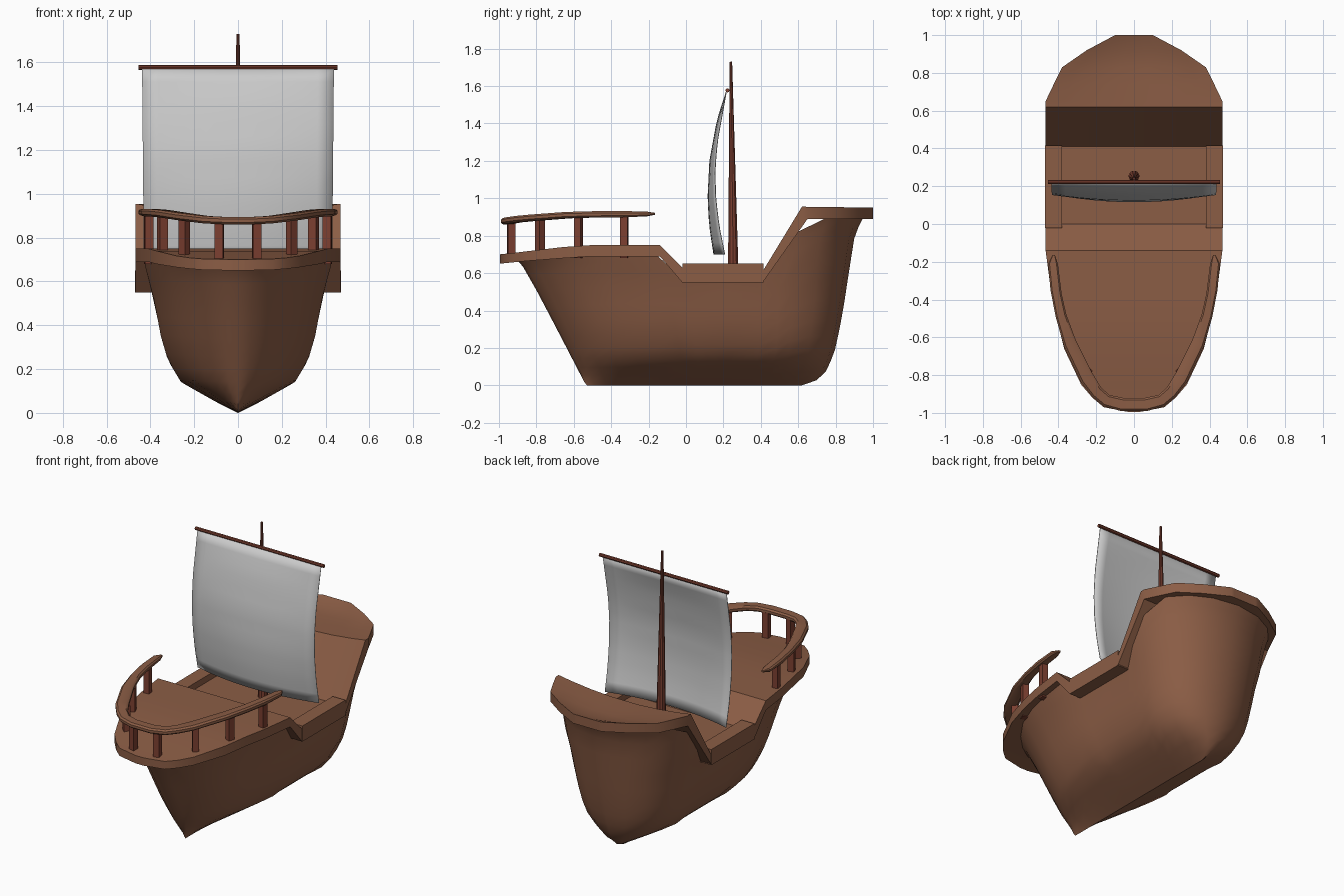
import bpy, bmesh, math
from mathutils import Vector

if "Cube" in bpy.data.objects:
    bpy.data.objects.remove(bpy.data.objects["Cube"])


def material(name, rgb):
    m = bpy.data.materials.new(name)
    m.diffuse_color = (*rgb, 1)
    m.use_nodes = True
    m.node_tree.nodes["Principled BSDF"].inputs["Base Color"].default_value = m.diffuse_color
    return m


WOOD = material("hull_wood", (0.26, 0.11, 0.06))
DARK = material("spar_wood", (0.2, 0.05, 0.03))


def interp(table, v):
    if v <= table[0][0]:
        return table[0][1]
    for (a, p), (b, q) in zip(table, table[1:]):
        if v <= b:
            return p + (q - p) * (v - a) / (b - a)
    return table[-1][1]


def make(name, verts, faces, mat=None, angle=35):
    me = bpy.data.meshes.new(name)
    me.from_pydata([tuple(v) for v in verts], [], faces)
    bm = bmesh.new()
    bm.from_mesh(me)
    bmesh.ops.remove_doubles(bm, verts=bm.verts, dist=1e-4)
    bmesh.ops.recalc_face_normals(bm, faces=bm.faces)
    bm.to_mesh(me)
    bm.free()
    ob = bpy.data.objects.new(name, me)
    bpy.context.collection.objects.link(ob)
    if mat:
        me.materials.append(mat)
    bpy.ops.object.select_all(action='DESELECT')
    bpy.context.view_layer.objects.active = ob
    ob.select_set(True)
    bpy.ops.object.shade_smooth_by_angle(angle=math.radians(angle))
    return ob


def grid_faces(rows, cols, start=0, wrap=False):
    n = cols if wrap else cols - 1
    return [(start + r * cols + c, start + r * cols + (c + 1) % cols,
             start + (r + 1) * cols + (c + 1) % cols, start + (r + 1) * cols + c)
            for r in range(rows - 1) for c in range(n)]


def tube(name, a, b, r1, r2, sides, mat, turn=0.0):
    a, b = Vector(a), Vector(b)
    rot = (b - a).to_track_quat('Z', 'Y')
    verts = []
    for p, r in ((a, r1), (b, r2)):
        for i in range(sides):
            t = turn + math.tau * i / sides
            verts.append(p + rot @ Vector((r * math.cos(t), r * math.sin(t), 0)))
    faces = grid_faces(2, sides, wrap=True)
    faces += [tuple(range(sides)), tuple(range(sides, 2 * sides))]
    return make(name, verts, faces, mat)


# Sheer heights (top and underside of the deck plate) along y
TOP = [(-1, .70), (-.9, .71), (-.75, .73), (-.55, .75), (-.14, .75), (0, .61),
       (.41, .61), (.62, .955), (1, .95)]
UNDER = [(-1, .65), (-.8, .67), (-.5, .69), (-.14, .69), (-.02, .55),
         (.41, .55), (.65, .89), (1, .89)]

# Hull: waterlines stretched between bow line, stern line and half width
BOW = [(0, -.53), (.02, -.545), (.3, -.69), (.5, -.795), (.64, -.875), (.70, -.93)]
STERN = [(0, .62), (.02, .69), (.08, .755), (.2, .80), (.4, .84), (.6, .87),
         (.82, .905), (.89, .95)]
WIDTH = [(0, 0), (.05, .1), (.14, .26), (.24, .32), (.35, .352), (.55, .39),
         (.69, .43), (.9, .45)]
PLAN = [(0, 0), (.01, .17), (.04, .35), (.09, .55), (.16, .74), (.25, .87), (.34, .95),
        (.42, 1), (.484, 1), (.6, 1), (.715, 1), (.78, 1), (.83, .97), (.9, .85),
        (.95, .66), (.985, .38), (1, 0)]
LEVELS = [0, .03, .08, .14, .21, .29, .38, .5, .62, .75, .87, .94, 1]


def hull_y(q, z):
    f, b = interp(BOW, z), interp(STERN, z)
    return f + (b - f) * q


ring = [(q, w) for q, w in PLAN] + [(q, -w) for q, w in PLAN[-2:0:-1]]
heights = []
for q, w in ring:
    h = .65
    for _ in range(6):
        h = .5 * h + .5 * (interp(UNDER, hull_y(q, h)) + .015)
    heights.append(h)
verts = []
for t in LEVELS:
    for (q, w), h in zip(ring, heights):
        z = t * h
        verts.append((w * interp(WIDTH, z), hull_y(q, z), z))
make("hull", verts, grid_faces(len(LEVELS), len(ring), wrap=True), WOOD, 50)

# Deck plate: foredeck, waist and raised stern in one stepped slab
OUTLINE = [(-.995, .03), (-.97, .16), (-.92, .22), (-.85, .28), (-.66, .37), (-.5, .41),
           (-.35, .44), (-.14, .468), (-.02, .468), (0, .468), (.41, .468), (.62, .468),
           (.65, .468), (.74, .425), (.83, .38), (.92, .25), (1, .1)]
COLS = [-1, -.8, -.5, -.2, .2, .5, .8, 1]
top, bottom = [], []
for y, w in OUTLINE:
    dip = interp([(.42, 0), (.62, .04), (.9, .035), (1, 0)], y)
    for c in COLS:
        top.append((c * w, y, interp(TOP, y) - dip * (1 - c * c)))
        bottom.append((c * w, y, interp(UNDER, y)))
R, C = len(OUTLINE), len(COLS)
N = R * C
border = ([c for c in range(C)] + [r * C + C - 1 for r in range(1, R)]
          + [N - 1 - c for c in range(1, C)] + [r * C for r in range(R - 2, 0, -1)])
faces = grid_faces(R, C) + grid_faces(R, C, N)
faces += [(a, b, b + N, a + N) for a, b in zip(border, border[1:] + border[:1])]
make("deck", top + bottom, faces, WOOD, 30)

# Bulwark beams on both sides of the waist
for s, side in ((1, "right"), (-1, "left")):
    verts = [(s * x, y, z) for x in (.38, .47) for y in (-.02, .415) for z in (.55, .65)]
    make("bulwark_" + side, verts, [(0, 1, 3, 2), (4, 5, 7, 6), (0, 1, 5, 4),
                                    (2, 3, 7, 6), (0, 2, 6, 4), (1, 3, 7, 5)], WOOD)

# Bow rail: outer xy, inner xy, centre height, half thickness
HALF = [(.432, -.165, .418, -.165, .917, .005), (.455, -.21, .403, -.21, .916, .013),
        (.442, -.35, .383, -.37, .915, .017), (.415, -.49, .358, -.48, .914, .017),
        (.37, -.65, .31, -.61, .910, .017), (.28, -.84, .22, -.79, .896, .017),
        (.22, -.915, .175, -.865, .889, .017), (.16, -.965, .13, -.905, .882, .017),
        (.07, -.99, .06, -.92, .878, .017)]
path = HALF + [(-a, b, -c, d, z, h) for a, b, c, d, z, h in reversed(HALF)]
SECTION = [(0, -.45), (.15, -1), (.85, -1), (1, -.45), (1, .45), (.85, 1), (.15, 1), (0, .45)]
verts = []
for a, b, c, d, z, h in path:
    verts += [(a + (c - a) * u, b + (d - b) * u, z + h * v) for u, v in SECTION]
n = len(SECTION)
faces = grid_faces(len(path), n, wrap=True)
faces += [tuple(range(n)), tuple(range(len(verts) - n, len(verts)))]
make("bow_rail", verts, faces, WOOD, 40)

# Square rail posts
for i, (x, y, turn) in enumerate([(.085, -.935, 10), (.245, -.78, 40),
                                  (.345, -.575, 70), (.408, -.33, 82)]):
    for s, side in ((1, "right"), (-1, "left")):
        tube(f"rail_post_{side}_{i + 1}", (s * x, y, .68), (s * x, y, .905 if i > 1 else .885),
             .027, .027, 4, DARK, math.radians(45 + s * turn))

# Mast and yard
tube("mast", (0, .253, .58), (0, .24, 1.73), .03, .007, 10, DARK)
tube("yard", (-.455, .222, 1.577), (.455, .222, 1.577), .011, .011, 8, DARK)

# Billowing sail: centre and edge curves blended across the width
CENTRE = [(.70, .147), (.85, .124), (1.0, .115), (1.2, .125), (1.42, .165), (1.575, .215)]
EDGE = [(.70, .205), (.85, .175), (1.0, .157), (1.15, .153), (1.3, .165), (1.575, .215)]
rows, cols = 15, 13
verts = []
for r in range(rows):
    z = .70 + .875 * r / (rows - 1)
    w = .43 + .008 * r / (rows - 1)
    for c in range(cols):
        u = 2 * c / (cols - 1) - 1
        y = interp(CENTRE, z) * (1 - u * u) + interp(EDGE, z) * u * u
        verts.append((u * w, y, z))
sail = make("sail", verts, grid_faces(rows, cols), None, 60)
thick = sail.modifiers.new("cloth_thickness", 'SOLIDIFY')
thick.thickness = .004
